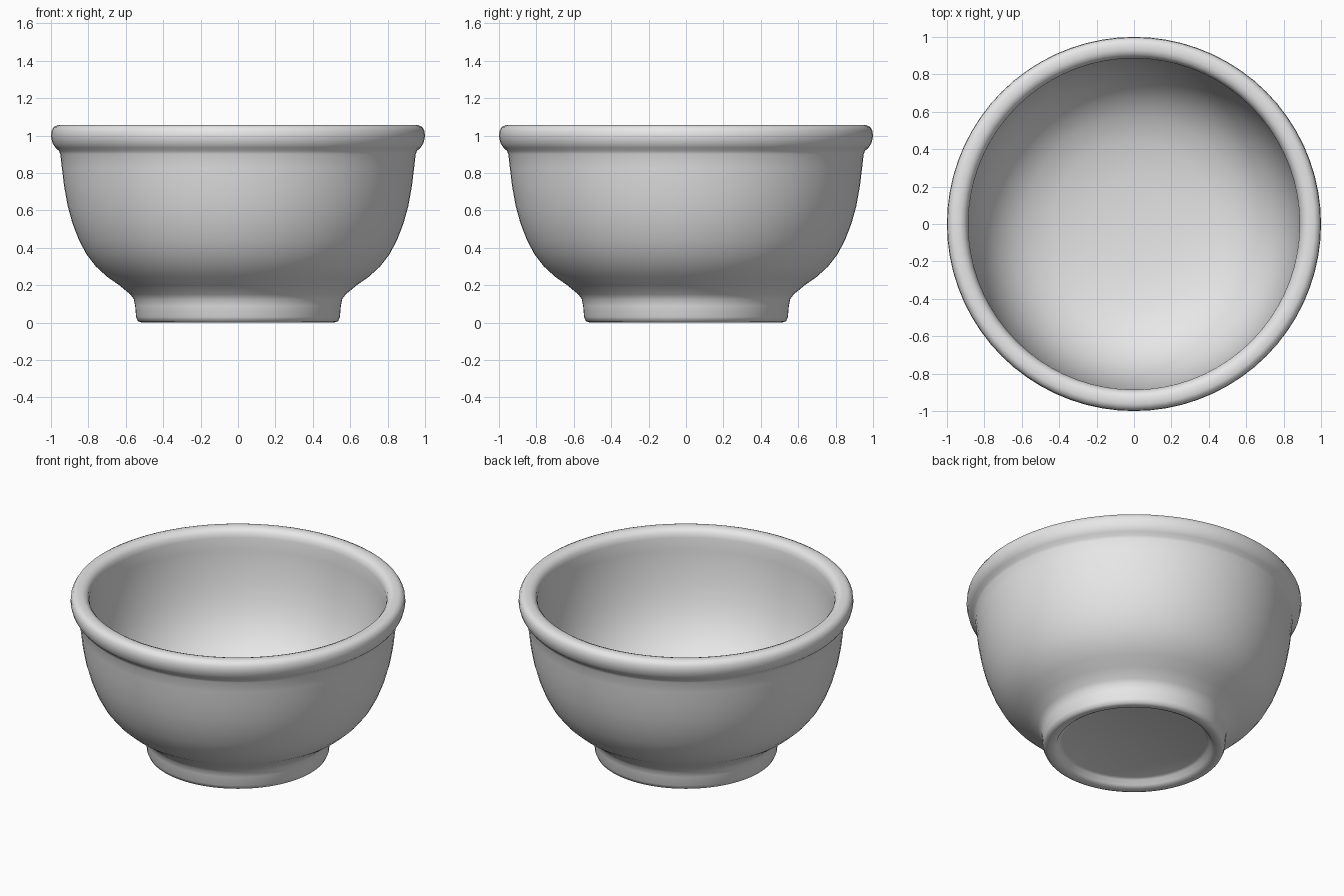
import bpy
import bmesh
import math

if "Cube" in bpy.data.objects:
    bpy.data.objects.remove(bpy.data.objects["Cube"], do_unlink=True)

SEGMENTS = 72

# Grey ceramic material
grey = bpy.data.materials.new("grey_ceramic")
grey.use_nodes = True
colour = (0.8, 0.8, 0.8, 1.0)
grey.diffuse_color = colour
grey.node_tree.nodes["Principled BSDF"].inputs["Base Color"].default_value = colour

# Half profiles as (radius, height)
underside = [(0.0, 0.05), (0.43, 0.05), (0.45, 0.042), (0.465, 0.015)]
foot = [(0.485, 0.004), (0.515, 0.0), (0.535, 0.007), (0.545, 0.03),
        (0.55, 0.09), (0.557, 0.125), (0.575, 0.15)]
outer_wall = [(0.635, 0.2), (0.7, 0.245), (0.76, 0.3), (0.81, 0.365),
              (0.85, 0.44), (0.885, 0.53), (0.91, 0.62), (0.93, 0.73),
              (0.942, 0.83), (0.95, 0.9)]
rim = [(0.957, 0.918), (0.976, 0.934), (0.992, 0.96), (1.0, 0.995),
       (0.997, 1.025), (0.985, 1.046), (0.965, 1.055), (0.93, 1.055),
       (0.908, 1.046), (0.893, 1.028), (0.886, 1.0)]
inner_wall = [(0.885, 0.92), (0.878, 0.83), (0.865, 0.73), (0.842, 0.62),
              (0.808, 0.52), (0.755, 0.42), (0.68, 0.335), (0.58, 0.265),
              (0.44, 0.215), (0.25, 0.185), (0.0, 0.175)]
profile = underside + foot + outer_wall + rim + inner_wall

# Turn the profile around the vertical axis
bm = bmesh.new()
points = [bm.verts.new((r, 0, z)) for r, z in profile]
edges = [bm.edges.new(pair) for pair in zip(points, points[1:])]
bmesh.ops.spin(bm, geom=points + edges, cent=(0, 0, 0), axis=(0, 0, 1),
               angle=math.tau, steps=SEGMENTS, use_merge=False)
bmesh.ops.remove_doubles(bm, verts=bm.verts, dist=0.0005)
bmesh.ops.recalc_face_normals(bm, faces=bm.faces)

mesh = bpy.data.meshes.new("bowl")
bm.to_mesh(mesh)
bm.free()
mesh.materials.append(grey)

bowl = bpy.data.objects.new("bowl", mesh)
bpy.context.collection.objects.link(bowl)

# Smooth shading with sharp creases kept
for obj in bpy.context.selected_objects:
    obj.select_set(False)
bowl.select_set(True)
bpy.context.view_layer.objects.active = bowl
bpy.ops.object.shade_smooth_by_angle(angle=math.radians(50))
